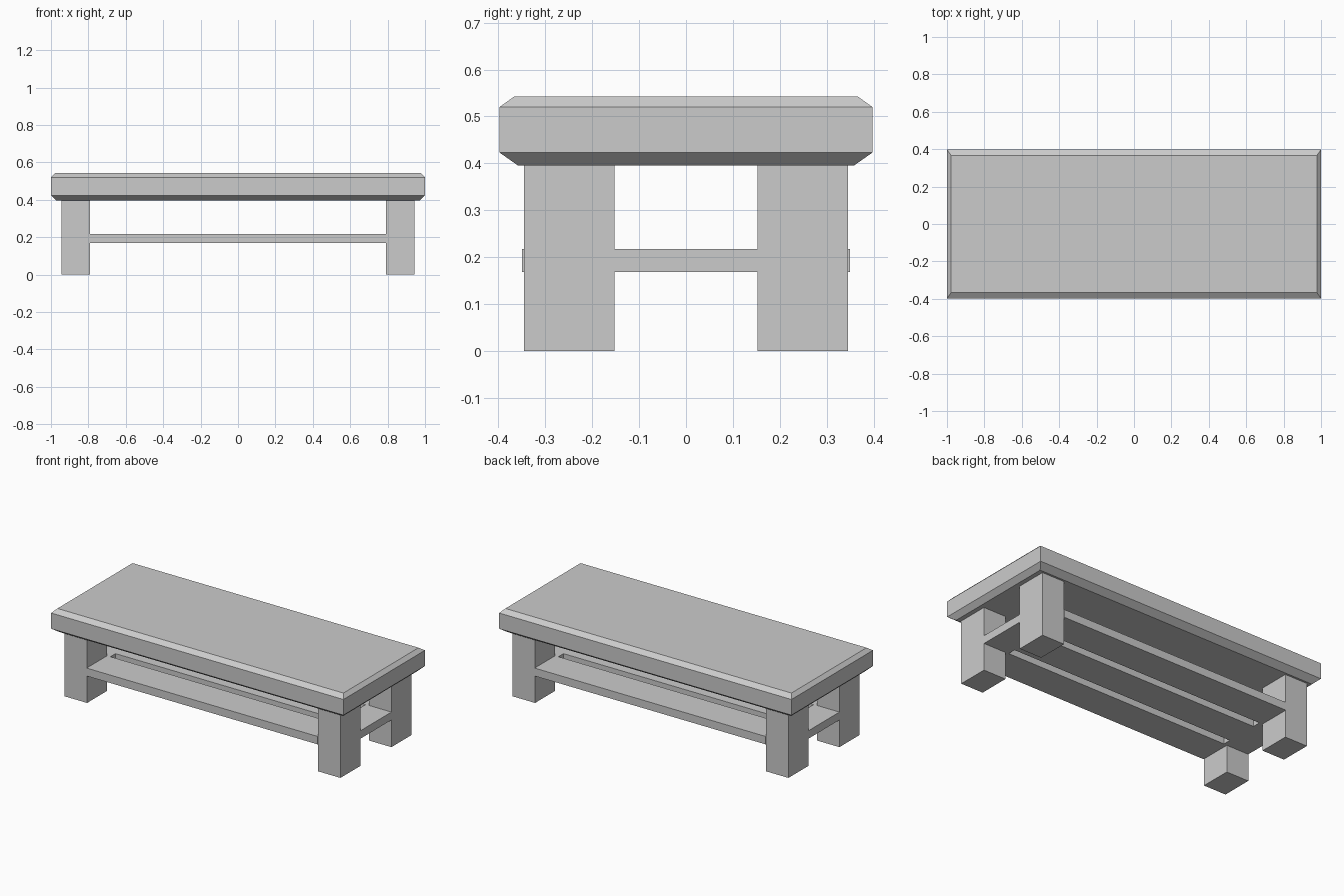
import bpy, bmesh

if "Cube" in bpy.data.objects:
    bpy.data.objects.remove(bpy.data.objects["Cube"])

def finish(name, bm):
    bmesh.ops.recalc_face_normals(bm, faces=bm.faces)
    me = bpy.data.meshes.new(name)
    bm.to_mesh(me)
    bm.free()
    ob = bpy.data.objects.new(name, me)
    bpy.context.collection.objects.link(ob)
    return ob

def box(name, x0, x1, y0, y1, z0, z1):
    bm = bmesh.new()
    bmesh.ops.create_cube(bm, size=1)
    for v in bm.verts:
        v.co = (x1 if v.co.x > 0 else x0,
                y1 if v.co.y > 0 else y0,
                z1 if v.co.z > 0 else z0)
    return finish(name, bm)

# Tabletop: stacked rectangles give the chamfered upper and lower edges
bm = bmesh.new()
rings = []
for hx, hy, z in [(0.97, 0.358, 0.395), (1.0, 0.398, 0.423),
                  (1.0, 0.398, 0.52), (0.978, 0.367, 0.542)]:
    rings.append([bm.verts.new((sx * hx, sy * hy, z))
                  for sx, sy in ((-1, -1), (1, -1), (1, 1), (-1, 1))])
for a, b in zip(rings, rings[1:]):
    for i in range(4):
        j = (i + 1) % 4
        bm.faces.new((a[i], a[j], b[j], b[i]))
bm.faces.new(rings[0][::-1])
bm.faces.new(rings[-1])
finish("tabletop", bm)

# Four square-cut legs
for xn, sx in (("left", -1), ("right", 1)):
    for yn, sy in (("front", -1), ("back", 1)):
        xs = sorted((sx * 0.79, sx * 0.943))
        ys = sorted((sy * 0.152, sy * 0.346))
        box(f"{yn}_{xn}_leg", *xs, *ys, 0, 0.396)

# Lower shelf: three long slats with narrow gaps, and end boards between legs
Z = (0.168, 0.217)
for name, y0, y1, hx in (("front_slat", -0.35, -0.15, 0.79),
                         ("middle_slat", -0.1, 0.1, 0.768),
                         ("back_slat", 0.15, 0.35, 0.79)):
    box(name, -hx, hx, y0, y1, *Z)
for name, sx in (("left_end_board", -1), ("right_end_board", 1)):
    xs = sorted((sx * 0.768, sx * 0.943))
    box(name, *xs, -0.152, 0.152, *Z)
